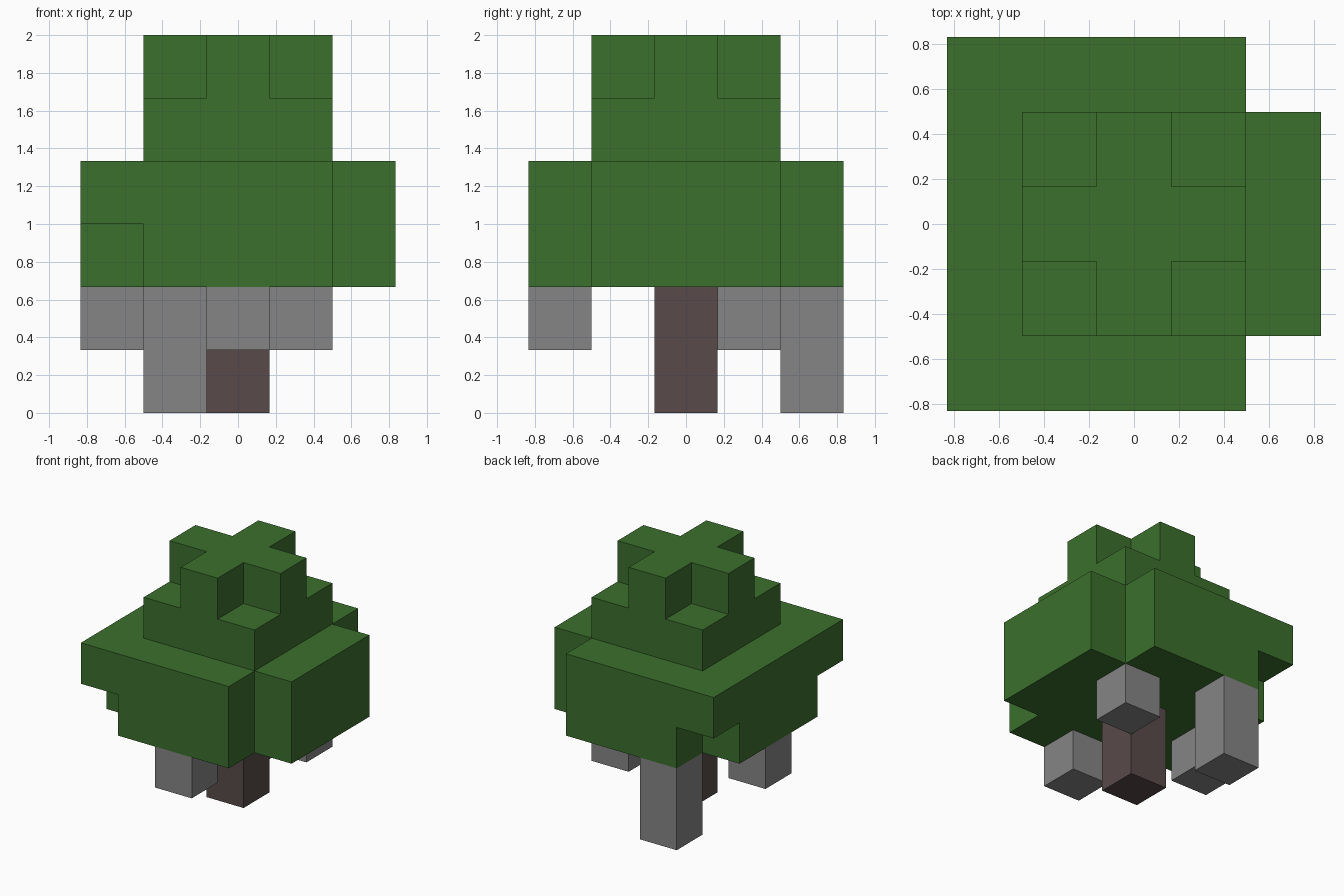
import bpy
import bmesh
from mathutils import Vector

cube = bpy.data.objects.get("Cube")
if cube:
    bpy.data.objects.remove(cube, do_unlink=True)

CELL = 1 / 3  # edge length of one block


def material(name, rgb):
    mat = bpy.data.materials.new(name)
    mat.use_nodes = True
    mat.diffuse_color = (*rgb, 1)
    mat.node_tree.nodes["Principled BSDF"].inputs["Base Color"].default_value = (*rgb, 1)
    return mat


def block(xs, ys, zs):
    """All grid cells in an inclusive range on each axis."""
    span = lambda r: range(r[0], r[1] + 1)
    return {(x, y, z) for x in span(xs) for y in span(ys) for z in span(zs)}


def column(x, y, low, high):
    return block((x, x), (y, y), (low, high))


# Wide lower canopy: no corners on the left, shallow corners on the right
canopy = block((-2, 2), (-2, 2), (2, 3))
for y in (-2, 2):
    canopy -= column(2, y, 2, 3) | column(-2, y, 2, 2)

# Narrow upper canopy topped by a cross
crown = block((-1, 1), (-1, 1), (4, 4))
crown |= block((-1, 1), (0, 0), (5, 5)) | block((0, 0), (-1, 1), (5, 5))

green = material("leaf green", (0.045, 0.162, 0.026))
brown = material("dark bark", (0.098, 0.07, 0.067))
grey = material("hanging grey", (0.235, 0.235, 0.235))

parts = [
    ("lower_canopy", canopy, green),
    ("upper_canopy", crown, green),
    ("trunk", column(0, 0, 0, 1), brown),
    ("front_hanging_block", column(0, -2, 1, 1), grey),
    ("right_hanging_block", column(-2, 0, 1, 1), grey),
    ("left_hanging_block", column(1, 1, 1, 1), grey),
    ("back_hanging_column", column(-1, 2, 0, 1), grey),
]
occupied = set().union(*(cells for _, cells, _ in parts))


def build(name, cells, mat):
    """Make a mesh of the exposed sides of the cells."""
    bm = bmesh.new()
    for cell in sorted(cells):
        centre = Vector(cell) + Vector((0, 0, 0.5))
        for axis in range(3):
            for sign in (-1, 1):
                normal = Vector((0, 0, 0))
                normal[axis] = sign
                if tuple(int(c + n) for c, n in zip(cell, normal)) in occupied:
                    continue
                u = Vector((0, 0, 0))
                u[(axis + 1) % 3] = 1
                v = normal.cross(u)
                corners = (-u - v, u - v, u + v, -u + v)
                bm.faces.new([bm.verts.new((centre + (normal + c) / 2) * CELL)
                              for c in corners])
    bmesh.ops.remove_doubles(bm, verts=bm.verts, dist=0.001)
    mesh = bpy.data.meshes.new(name)
    bm.to_mesh(mesh)
    bm.free()
    mesh.materials.append(mat)
    bpy.context.collection.objects.link(bpy.data.objects.new(name, mesh))


for part in parts:
    build(*part)
